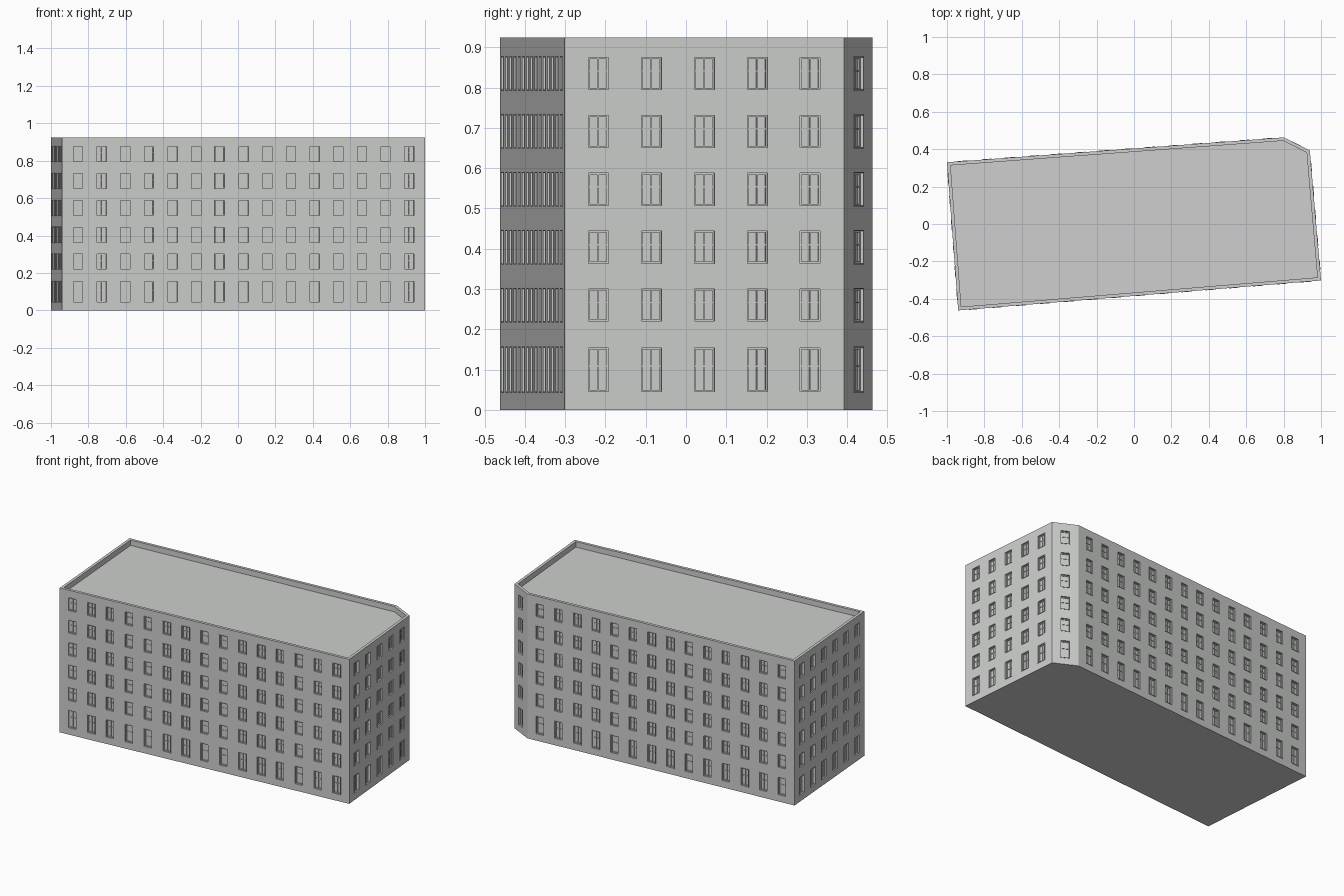
import bpy, bmesh
from mathutils import Vector

if "Cube" in bpy.data.objects:
    bpy.data.objects.remove(bpy.data.objects["Cube"])

# Footprint corners (counter-clockwise) with window columns on the wall that starts there
CORNERS = [Vector(p) for p in ((-0.94, -0.462), (1.0, -0.302), (0.94, 0.393), (0.80, 0.463), (-1.0, 0.33))]
COLUMNS = [15, 5, 1, 14, 6]
HEIGHT, ROOF_Z, PARAPET = 0.925, 0.89, 0.018
WIN_W, MARGIN, RECESS = 0.05, 0.085, 0.012
# Sill and head heights: tall ground floor, then five equal storeys
ROWS = [(0.045, 0.154)] + [(0.22 + i * 0.1438, 0.30 + i * 0.1438) for i in range(5)]

stone = bpy.data.materials.new("light grey")
stone.diffuse_color = (0.61, 0.625, 0.61, 1)
stone.use_nodes = True
stone.node_tree.nodes["Principled BSDF"].inputs["Base Color"].default_value = stone.diffuse_color


def finish(bm, name):
    bmesh.ops.remove_doubles(bm, verts=bm.verts, dist=1e-5)
    mesh = bpy.data.meshes.new(name)
    bm.to_mesh(mesh)
    bm.free()
    mesh.materials.append(stone)
    obj = bpy.data.objects.new(name, mesh)
    bpy.context.collection.objects.link(obj)


def face(bm, pts):
    bm.faces.new([bm.verts.new(p) for p in pts])


def inset_corners(d):
    out = []
    for i, p in enumerate(CORNERS):
        a = (p - CORNERS[i - 1]).normalized()
        b = (CORNERS[(i + 1) % len(CORNERS)] - p).normalized()
        na, nb = Vector((-a.y, a.x)), Vector((-b.y, b.x))
        out.append(p + (na + nb) * d / (1 + na.dot(nb)))
    return out


def box(bm, at, u0, u1, z0, z1, d0, d1):
    def quad(*c):
        face(bm, [at(*p) for p in c])
    quad((u0, z0, d1), (u1, z0, d1), (u1, z1, d1), (u0, z1, d1))
    quad((u1, z0, d0), (u0, z0, d0), (u0, z1, d0), (u1, z1, d0))
    quad((u0, z0, d0), (u0, z0, d1), (u0, z1, d1), (u0, z1, d0))
    quad((u1, z0, d1), (u1, z0, d0), (u1, z1, d0), (u1, z1, d1))
    quad((u0, z1, d1), (u1, z1, d1), (u1, z1, d0), (u0, z1, d0))
    quad((u0, z0, d0), (u1, z0, d0), (u1, z0, d1), (u0, z0, d1))


def border(bm, at, u0, u1, z0, z1, w, d0, d1):
    # Four bars just inside the given rectangle
    box(bm, at, u0, u0 + w, z0, z1, d0, d1)
    box(bm, at, u1 - w, u1, z0, z1, d0, d1)
    box(bm, at, u0 + w, u1 - w, z0, z0 + w, d0, d1)
    box(bm, at, u0 + w, u1 - w, z1 - w, z1, d0, d1)


walls, panes, frames, trims = (bmesh.new() for _ in range(4))
for i, start in enumerate(CORNERS):
    edge = CORNERS[(i + 1) % len(CORNERS)] - start
    length, t = edge.length, edge.normalized()
    n = Vector((t.y, -t.x))

    def at(u, z, d=0.0):
        p = start + t * u + n * d
        return (p.x, p.y, z)

    count = COLUMNS[i]
    step = (length - 2 * MARGIN) / (count - 1) if count > 1 else 0
    centres = [MARGIN + k * step for k in range(count)] if count > 1 else [length / 2]
    us = [0] + [c + s * WIN_W / 2 for c in centres for s in (-1, 1)] + [length]
    zs = [0] + [z for row in ROWS for z in row] + [HEIGHT]

    # Wall grid: odd cells are window openings
    for a in range(len(us) - 1):
        for b in range(len(zs) - 1):
            u0, u1, z0, z1 = us[a], us[a + 1], zs[b], zs[b + 1]
            if not (a % 2 and b % 2):
                face(walls, [at(u0, z0), at(u1, z0), at(u1, z1), at(u0, z1)])
                continue
            # Reveals of the opening
            ring = [(u0, z0), (u1, z0), (u1, z1), (u0, z1)]
            for k in range(4):
                p, q = ring[k], ring[(k + 1) % 4]
                face(walls, [at(*p), at(*q), at(*q, -RECESS), at(*p, -RECESS)])
            # Glass, sash frame, glazing bars and slim outer surround
            face(panes, [at(u, z, -RECESS) for u, z in ring])
            border(frames, at, u0, u1, z0, z1, 0.004, -RECESS, -0.007)
            mid, rail = (u0 + u1) / 2, z0 + (z1 - z0) * 0.58
            box(frames, at, mid - 0.0015, mid + 0.0015, z0 + 0.004, z1 - 0.004, -RECESS, -0.008)
            box(frames, at, u0 + 0.004, u1 - 0.004, rail - 0.0015, rail + 0.0015, -RECESS, -0.0085)
            border(trims, at, u0 - 0.003, u1 + 0.003, z0 - 0.003, z1 + 0.003, 0.003, -0.001, 0.002)

# Underside closes the walls
face(walls, [(p.x, p.y, 0) for p in reversed(CORNERS)])

# Parapet coping, its inner side, and the flat roof
inner = inset_corners(PARAPET)
parapet, roof = bmesh.new(), bmesh.new()
for i in range(len(CORNERS)):
    j = (i + 1) % len(CORNERS)
    o0, o1, i0, i1 = CORNERS[i], CORNERS[j], inner[i], inner[j]
    face(parapet, [(*o0, HEIGHT), (*o1, HEIGHT), (*i1, HEIGHT), (*i0, HEIGHT)])
    face(parapet, [(*i0, HEIGHT), (*i1, HEIGHT), (*i1, ROOF_Z), (*i0, ROOF_Z)])
face(roof, [(*p, ROOF_Z) for p in inner])

for bm, name in ((walls, "walls"), (panes, "window_panes"), (frames, "window_frames"),
                 (trims, "window_surrounds"), (parapet, "parapet"), (roof, "roof")):
    finish(bm, name)
